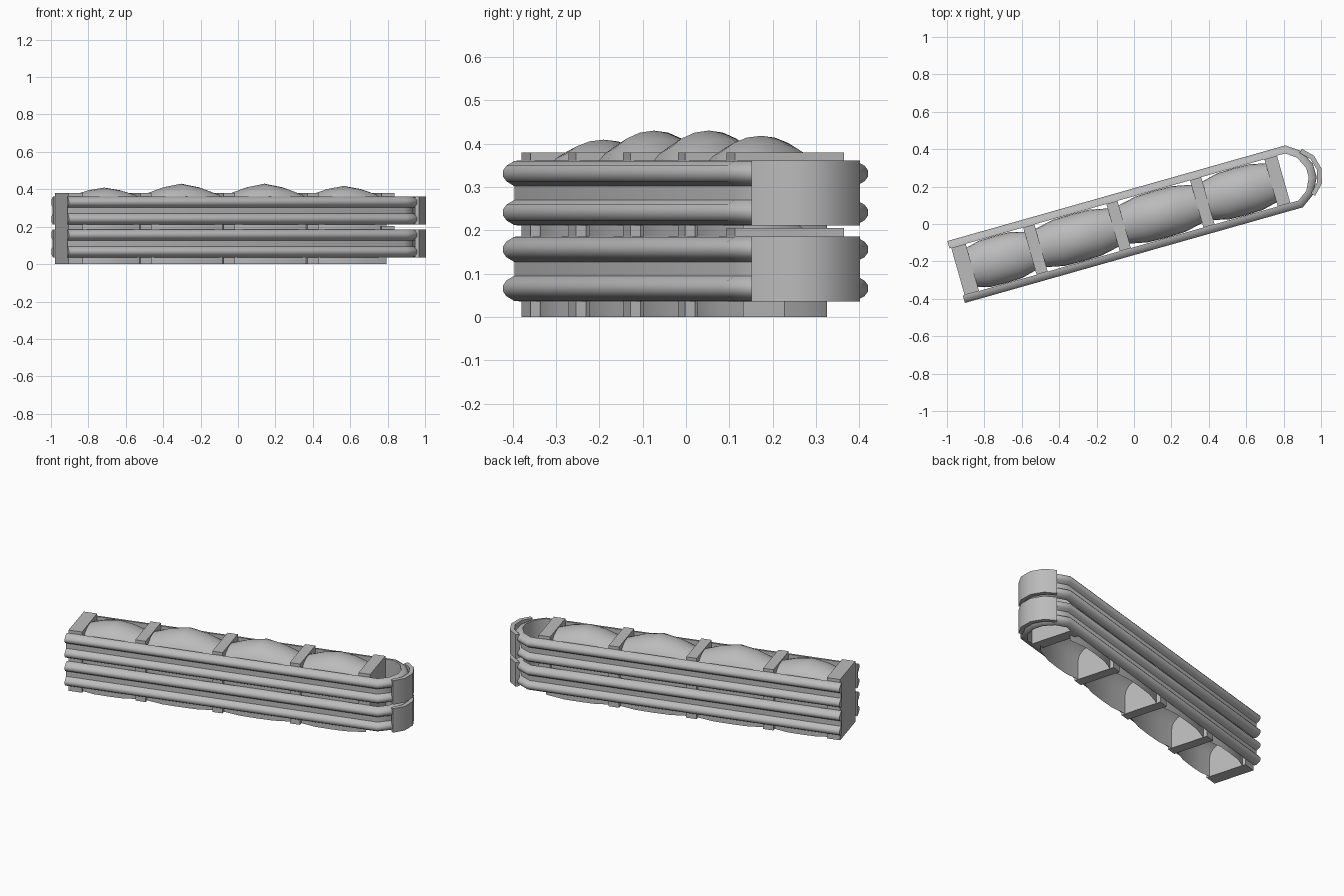
import bpy, bmesh, math
from mathutils import Vector, Matrix

if "Cube" in bpy.data.objects:
    bpy.data.objects.remove(bpy.data.objects["Cube"])

grey = bpy.data.materials.new("plain grey")
grey.use_nodes = True
COLOUR = (0.5, 0.5, 0.5, 1)
grey.diffuse_color = COLOUR
grey.node_tree.nodes["Principled BSDF"].inputs["Base Color"].default_value = COLOUR

# The whole assembly lies turned about the vertical axis
PLACE = Matrix.Rotation(math.radians(15.8), 4, "Z") @ Matrix.Translation((0, 0.012, 0))
STEP = 0.175          # height between the two stacked modules
HALF = 0.131          # inner half width of the rail


def finish(name, bm, z, smooth=None):
    bmesh.ops.recalc_face_normals(bm, faces=bm.faces)
    mesh = bpy.data.meshes.new(name)
    bm.to_mesh(mesh)
    bm.free()
    mesh.materials.append(grey)
    obj = bpy.data.objects.new(name, mesh)
    bpy.context.collection.objects.link(obj)
    obj.matrix_world = PLACE @ Matrix.Translation((0, 0, z))
    if smooth:
        bpy.ops.object.select_all(action="DESELECT")
        obj.select_set(True)
        bpy.context.view_layer.objects.active = obj
        bpy.ops.object.shade_smooth_by_angle(angle=math.radians(smooth))


def skin(bm, rows, closed):
    """Bridge rows of points; closed sections also get end caps."""
    rings = [[bm.verts.new(p) for p in row] for row in rows]
    n = len(rings[0])
    for a, b in zip(rings, rings[1:]):
        for i in range(n if closed else n - 1):
            j = (i + 1) % n
            bm.faces.new((a[i], a[j], b[j], b[i]))
    if closed:
        bm.faces.new(rings[0])
        bm.faces.new(rings[-1])


def sweep(path, section):
    """Carry an (outward, height) section along a flat path with mitred corners."""
    rows = []
    for i, p in enumerate(path):
        dirs = [(path[k + 1] - path[k]).normalized()
                for k in (i - 1, i) if 0 <= k < len(path) - 1]
        normals = [Vector((d.y, -d.x)) for d in dirs]
        m = sum(normals, Vector((0, 0))).normalized()
        m /= m.dot(normals[0])
        rows.append([(p.x + m.x * o, p.y + m.y * o, z) for o, z in section])
    return rows


def rail(z):
    # U-shaped wall with two rounded ribs running around it
    half = [(-0.985, HALF), (0.88, HALF), (0.935, 0.092), (0.967, 0.027)]
    path = [Vector((x, -y)) for x, y in half] + [Vector(p) for p in reversed(half)]
    rib = [(0.014, -0.029), (0.033, -0.018), (0.041, -0.007),
           (0.041, 0.007), (0.033, 0.018), (0.014, 0.029)]
    section = [(0, 0.036)]
    for centre in (0.066, 0.156):
        section += [(o, centre + h) for o, h in rib]
    section.append((0, 0.186))
    bm = bmesh.new()
    skin(bm, sweep(path, section), True)
    finish("ribbed_rail", bm, z, 40)


def end_band(z):
    # Plain curved band around the rounded end
    path = [Vector((0.89 + 0.13 * math.cos(math.radians(a)),
                    0.13 * math.sin(math.radians(a)))) for a in range(-60, 61, 30)]
    bm = bmesh.new()
    skin(bm, sweep(path, [(0, 0.036), (0.025, 0.036), (0.025, 0.186), (0, 0.186)]), True)
    finish("end_band", bm, z, 40)


def crossbar(u, width, low, z):
    bm = bmesh.new()
    bmesh.ops.create_cube(bm, size=1)
    top = 0.205
    bmesh.ops.scale(bm, vec=(width, 2 * HALF, top - low), verts=bm.verts)
    bmesh.ops.translate(bm, vec=(u, 0, (top + low) / 2), verts=bm.verts)
    finish("crossbar", bm, z)


def cushion(u0, u1, peak, z):
    # Arched hollow shell, widest and tallest midway between two bars
    rows = []
    for t, swell in ((0, 0), (0.28, 0.7), (0.5, 1), (0.72, 0.7), (1, 0)):
        u = u0 + (u1 - u0) * t
        w = 0.1 + 0.03 * min(1, swell * 1.3)
        crown = 0.188 + (peak - 0.188) * swell
        shoulder = 0.12
        arch = [(u, -w * math.cos(a), shoulder + (crown - shoulder) * math.sin(a))
                for a in (math.pi * k / 12 for k in range(13))]
        rows.append([(u, -w, 0)] + arch + [(u, w, 0)])
    bm = bmesh.new()
    skin(bm, rows, False)
    up = bm.faces[:]
    finish("arched_cushion", bm, z, 50)


# Bars as (position, width, underside), with cushion heights between them
BARS = [(-0.935, 0.08, 0), (-0.544, 0.062, 0), (-0.082, 0.062, 0),
        (0.383, 0.062, 0), (0.8, 0.07, 0.036)]
PEAKS = [0.234, 0.255, 0.255, 0.243]

for level in range(2):
    z = level * STEP
    rail(z)
    end_band(z)
    for u, width, low in BARS:
        crossbar(u, width, low, z)
    for a, b, peak in zip(BARS, BARS[1:], PEAKS):
        cushion(a[0], b[0], peak, z)
